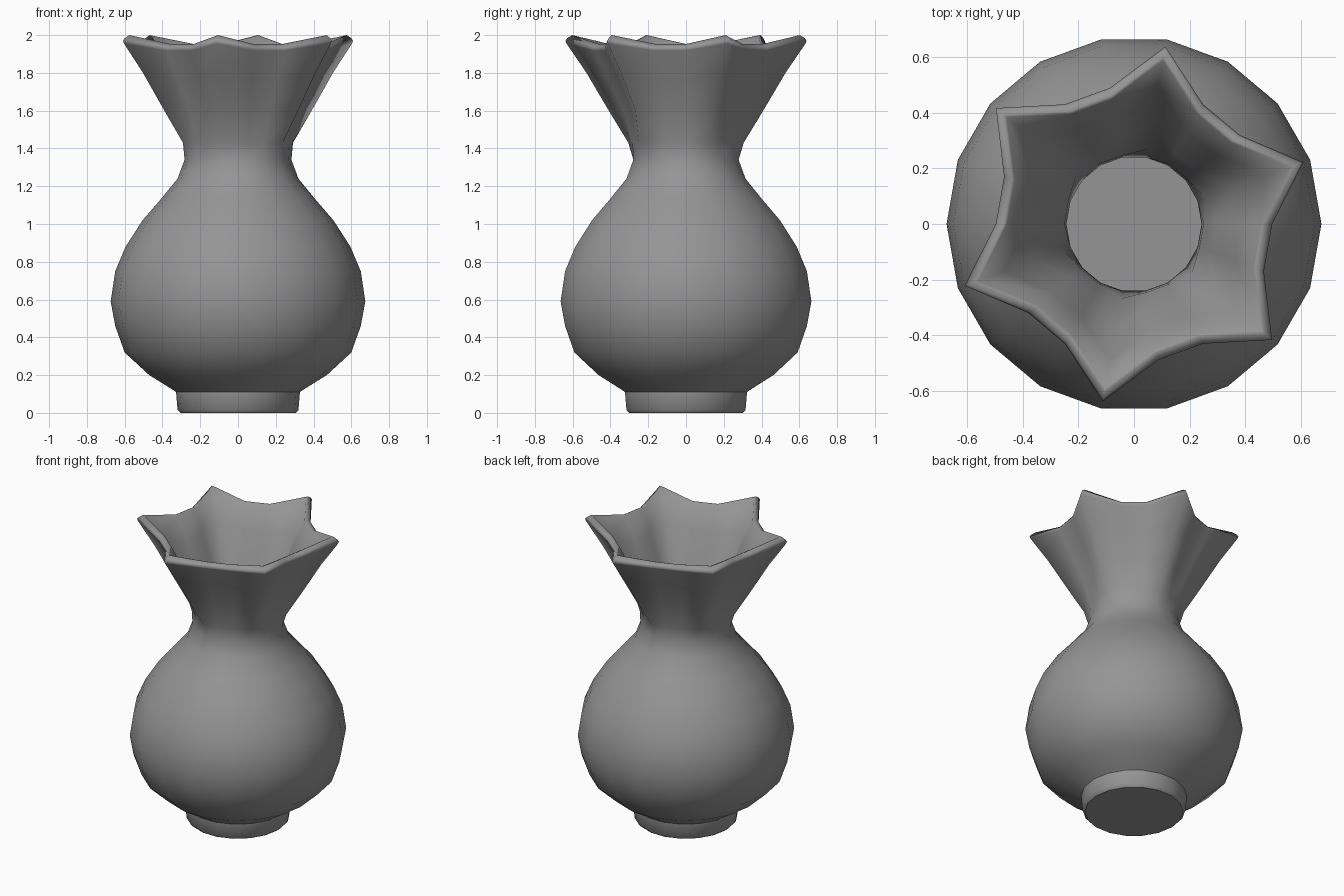
import bpy, bmesh
from math import sin, cos, radians

if "Cube" in bpy.data.objects:
    bpy.data.objects.remove(bpy.data.objects["Cube"])

SIDES = 18

# Rings: (point radius, valley radius, point z, valley z); every third side is a petal point
def rnd(r, z):
    return (r, r, z, z)

# Outside, from the foot up to the rim
outer = [rnd(*p) for p in [
    (0.305, 0), (0.32, 0.015), (0.328, 0.11), (0.345, 0.122), (0.47, 0.20),
    (0.60, 0.32), (0.65, 0.46), (0.674, 0.59), (0.65, 0.75), (0.595, 0.88),
    (0.505, 1.02), (0.41, 1.13), (0.32, 1.24), (0.283, 1.34)]]
outer += [(0.31, 0.288, 1.43, 1.43), (0.415, 0.335, 1.60, 1.60),
          (0.535, 0.42, 1.80, 1.78), (0.642, 0.492, 1.955, 1.918)]
# Rounded six-point rim
rim = [(0.648, 0.497, 1.97, 1.928), (0.638, 0.49, 1.984, 1.94),
       (0.612, 0.468, 2.0, 1.953), (0.598, 0.456, 1.996, 1.948)]
# Hollow inside, back down to the floor
inner = [(0.495, 0.383, 1.81, 1.80), (0.375, 0.297, 1.62, 1.62), (0.272, 0.25, 1.45, 1.45)]
inner += [rnd(*p) for p in [
    (0.243, 1.34), (0.285, 1.22), (0.38, 1.10), (0.47, 0.995), (0.557, 0.86),
    (0.61, 0.74), (0.63, 0.59), (0.61, 0.47), (0.567, 0.345), (0.445, 0.235),
    (0.31, 0.15), (0.29, 0.12), (0.283, 0.04)]]

bm = bmesh.new()
rings = []
for rt, rv, zt, zv in outer + rim + inner:
    ring = []
    for i in range(SIDES):
        a = radians(20 * i)
        point = i % 3 == 1
        r, z = (rt, zt) if point else (rv, zv)
        ring.append(bm.verts.new((r * cos(a), r * sin(a), z)))
    rings.append(ring)
for lo, hi in zip(rings, rings[1:]):
    for i in range(SIDES):
        j = (i + 1) % SIDES
        bm.faces.new((lo[i], lo[j], hi[j], hi[i]))
bm.faces.new(rings[0][::-1])   # underside
bm.faces.new(rings[-1])        # inside floor
bmesh.ops.recalc_face_normals(bm, faces=bm.faces)

# Smooth all over, sharp only round the underside, the foot's top and the floor
for f in bm.faces:
    f.smooth = True
for ring in (rings[0], rings[2], rings[-1]):
    for i in range(SIDES):
        bm.edges.get((ring[i], ring[(i + 1) % SIDES])).smooth = False

mesh = bpy.data.meshes.new("vase")
bm.to_mesh(mesh)
bm.free()
vase = bpy.data.objects.new("vase", mesh)
bpy.context.collection.objects.link(vase)

# Dark grey glaze
glaze = bpy.data.materials.new("dark_grey")
glaze.diffuse_color = (0.3, 0.3, 0.3, 1)
glaze.use_nodes = True
glaze.node_tree.nodes["Principled BSDF"].inputs["Base Color"].default_value = glaze.diffuse_color
mesh.materials.append(glaze)
